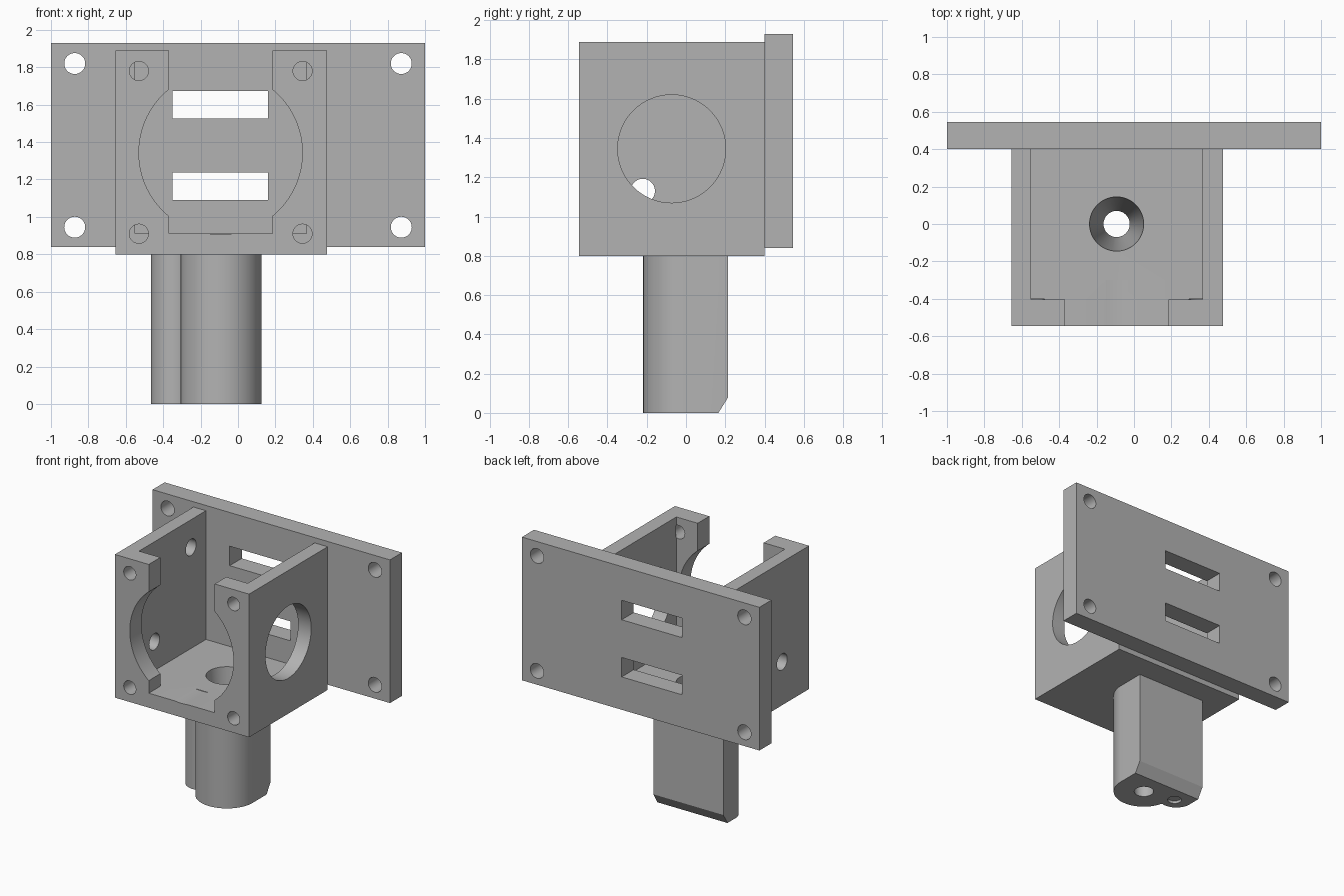
import bpy, bmesh
from math import sin, cos, radians, tau

old = bpy.data.objects.get("Cube")
if old:
    bpy.data.objects.remove(old, do_unlink=True)

grey = bpy.data.materials.new("plain grey")
grey.use_nodes = True
colour = (0.45, 0.45, 0.45, 1)
grey.diffuse_color = colour
grey.node_tree.nodes["Principled BSDF"].inputs["Base Color"].default_value = colour


def place(axis, a, b, h):
    return {"x": (h, a, b), "y": (a, h, b), "z": (a, b, h)}[axis]


def loft(name, axis, low, high, lo, hi):
    """Solid between two matching outlines at heights lo and hi along an axis."""
    bm = bmesh.new()
    bottom = [bm.verts.new(place(axis, a, b, lo)) for a, b in low]
    top = [bm.verts.new(place(axis, a, b, hi)) for a, b in high]
    bm.faces.new(bottom)
    bm.faces.new(top)
    n = len(bottom)
    for i in range(n):
        j = (i + 1) % n
        bm.faces.new((bottom[i], bottom[j], top[j], top[i]))
    bmesh.ops.recalc_face_normals(bm, faces=bm.faces[:])
    mesh = bpy.data.meshes.new(name)
    bm.to_mesh(mesh)
    bm.free()
    mesh.materials.append(grey)
    obj = bpy.data.objects.new(name, mesh)
    bpy.context.collection.objects.link(obj)
    return obj


def prism(name, axis, outline, lo, hi):
    return loft(name, axis, outline, outline, lo, hi)


def block(name, x0, x1, y0, y1, z0, z1):
    return prism(name, "z", [(x0, y0), (x1, y0), (x1, y1), (x0, y1)], z0, z1)


def arc(a, b, r, start, end, n):
    angles = [radians(start + (end - start) * i / n) for i in range(n + 1)]
    return [(a + r * cos(t), b + r * sin(t)) for t in angles]


def circle(a, b, r, n=48):
    return [(a + r * cos(tau * i / n), b + r * sin(tau * i / n)) for i in range(n)]


def rod(axis, a, b, r, lo, hi, n=48):
    return prism("cutter", axis, circle(a, b, r, n), lo, hi)


def cut(obj, cutter):
    cutter.hide_render = True
    mod = obj.modifiers.new("cut", "BOOLEAN")
    mod.operation = "DIFFERENCE"
    mod.solver = "EXACT"
    mod.object = cutter
    bpy.context.view_layer.objects.active = obj
    bpy.ops.object.modifier_apply(modifier=mod.name)
    bpy.data.objects.remove(cutter, do_unlink=True)


def bore():
    """Tapered cable passage through the floor and the stem."""
    slope = 0.075 / 0.91
    return loft("cutter", "z", circle(CX, 0, 0.07 - 0.1 * slope),
                circle(CX, 0, 0.145 + 0.09 * slope), -0.1, 1.0)


CX = -0.093   # centre line of the housing and the stem

# Mounting plate with corner holes and two slots
plate = block("mounting_plate", -1, 1, 0.4, 0.545, 0.84, 1.93)
for x in (-0.873, 0.873):
    for z in (0.945, 1.82):
        cut(plate, rod("y", x, z, 0.056, 0.3, 0.7))
for z in (1.09, 1.525):
    cut(plate, block("cutter", -0.35, 0.16, 0.3, 0.7, z, z + 0.148))

# Open-topped housing
housing = block("housing", -0.655, 0.475, -0.545, 0.4, 0.8, 1.89)
cut(housing, block("cutter", -0.55, 0.365, -0.405, 0.6, 0.91, 2.1))

# Front opening: a round hole joined to an upright slot
cut(housing, rod("y", CX, 1.343, 0.437, -0.7, -0.3, 96))
cut(housing, block("cutter", -0.37, 0.185, -0.7, -0.3, 0.91, 2.1))

# Screw holes in the front flanges
for x in (-0.53, 0.345):
    for z in (0.91, 1.78):
        cut(housing, rod("y", x, z, 0.051, -0.7, -0.402))

# Large hole in one side wall, two small holes in the other
cut(housing, rod("x", -0.073, 1.345, 0.275, 0.3, 0.6, 96))
for y, z in ((-0.22, 1.13), (0.22, 1.68)):
    cut(housing, rod("x", y, z, 0.062, -0.8, -0.45))
cut(housing, bore())

# Stem: flat back, large rounded front and a small side lobe
outline = arc(CX, 0, 0.218, 194, 360, 48)
outline += [(0.125, 0.215), (-0.465, 0.215)]
outline += arc(-0.34, 0.07, 0.125, 180, 285, 24)
stem = prism("stem", "z", outline, 0, 0.8)
cut(stem, prism("cutter", "x", [(0.115, -0.08), (0.265, 0.16), (0.4, -0.08)], -0.7, 0.4))
cut(stem, bore())
cut(stem, rod("z", -0.34, 0.05, 0.05, -0.1, 0.02))

for obj in (plate, housing, stem):
    bpy.ops.object.select_all(action="DESELECT")
    obj.select_set(True)
    bpy.context.view_layer.objects.active = obj
    bpy.ops.object.shade_smooth_by_angle(angle=radians(25))
